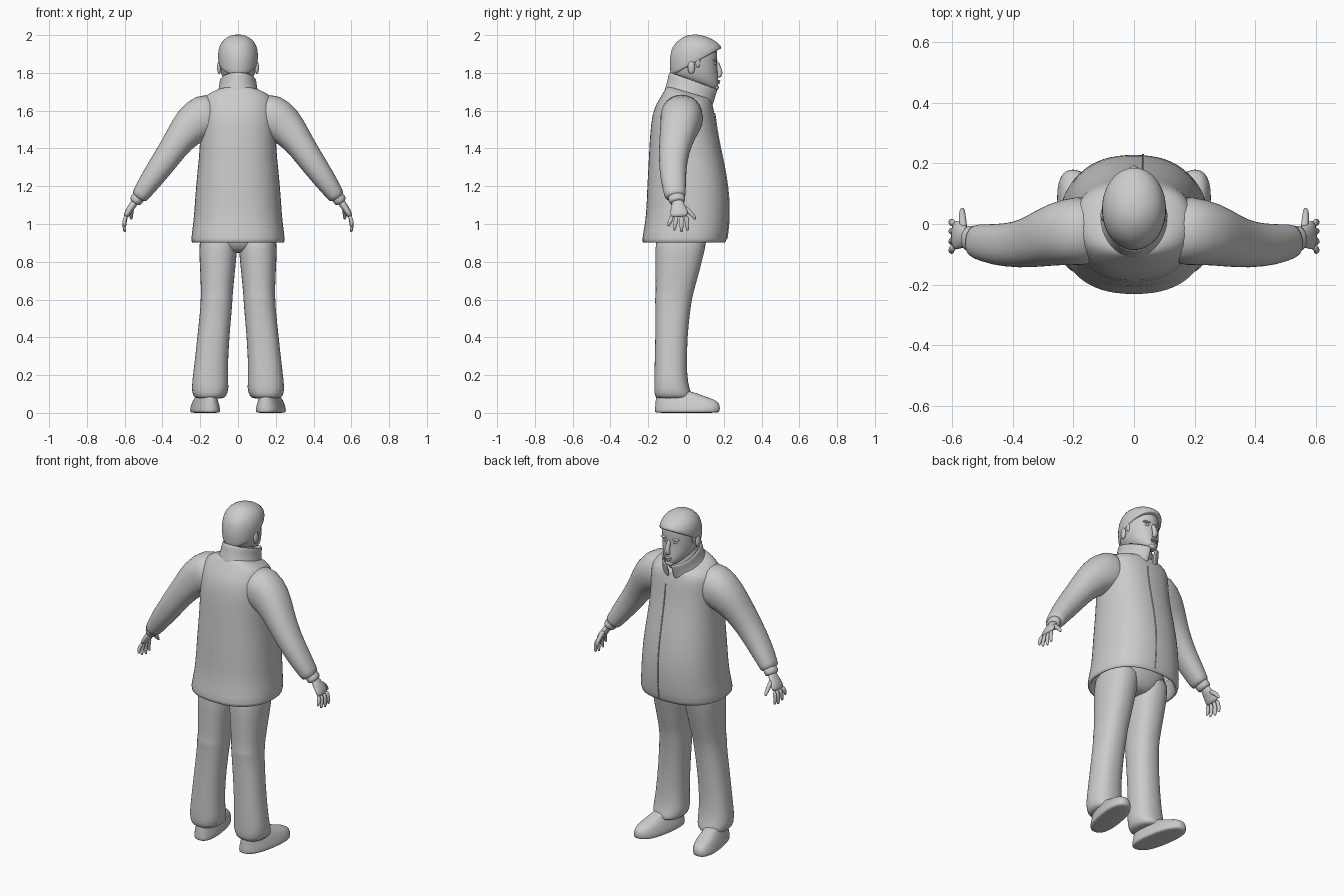
import bpy, bmesh, math
from mathutils import Vector


def loft(name, rings, n=24, e=2.0, caps=(True, True), mirror=False, sub=1, gap=0, thick=0):
    """Skin a list of (centre, u, v) superellipse rings; gap opens the ring at +v."""
    bm = bmesh.new()
    rows = []
    for c, u, v in rings:
        row = []
        for i in range(n):
            if gap:
                t = math.radians(90 + gap + (360 - 2 * gap) * i / (n - 1))
            else:
                t = 2 * math.pi * i / n
            a, b = math.cos(t), math.sin(t)
            a = math.copysign(abs(a) ** (2 / e), a)
            b = math.copysign(abs(b) ** (2 / e), b)
            row.append(bm.verts.new(c + u * a + v * b))
        rows.append(row)
    for r, s in zip(rows, rows[1:]):
        for i in range(n - 1 if gap else n):
            j = (i + 1) % n
            bm.faces.new((r[i], r[j], s[j], s[i]))
    if not gap:
        for row, cap in zip((rows[0], rows[-1]), caps):
            if cap:
                bm.faces.new(row)
    bmesh.ops.recalc_face_normals(bm, faces=bm.faces)
    return finish(name, bm, mirror, sub, thick)


def finish(name, bm, mirror=False, sub=1, thick=0):
    me = bpy.data.meshes.new(name)
    bm.to_mesh(me)
    bm.free()
    for p in me.polygons:
        p.use_smooth = True
    ob = bpy.data.objects.new(name, me)
    bpy.context.collection.objects.link(ob)
    if mirror:
        ob.modifiers.new("Mirror", 'MIRROR').use_mirror_merge = False
    if thick:
        m = ob.modifiers.new("Solidify", 'SOLIDIFY')
        m.thickness = thick
        m.offset = 0
    if sub:
        m = ob.modifiers.new("Subdivision", 'SUBSURF')
        m.levels = m.render_levels = sub
    return ob


def stack(name, rows, shear=0.0, **kw):
    """Rows of (z back, z front, x0, x1, y0, y1): horizontal or tilted rings."""
    rings = []
    for zb, zf, x0, x1, y0, y1 in rows:
        c = Vector(((x0 + x1) / 2 + shear * (y0 + y1) / 2, (y0 + y1) / 2, (zb + zf) / 2))
        v = Vector((shear * (y1 - y0) / 2, (y1 - y0) / 2, (zf - zb) / 2))
        rings.append((c, Vector(((x1 - x0) / 2, 0, 0)), v))
    return loft(name, rings, **kw)


def sym(rows):
    return [(zb, zf, -w, w, y0, y1) for zb, zf, w, y0, y1 in rows]


def tube(name, pts, **kw):
    """Points of (x, y, z, thickness radius, depth radius) along a path."""
    P = [Vector(p[:3]) for p in pts]
    rings = []
    for i, p in enumerate(pts):
        t = (P[min(i + 1, len(P) - 1)] - P[max(i - 1, 0)]).normalized()
        v = Vector((0, 1, 0))
        if abs(t.y) > 0.9:
            v = Vector((0, 0, 1))
        v = (v - t * v.dot(t)).normalized()
        rings.append((P[i], v.cross(t) * p[3], v * p[4]))
    return loft(name, rings, **kw)


def blob(name, loc, size, mirror=False):
    bm = bmesh.new()
    bmesh.ops.create_uvsphere(bm, u_segments=14, v_segments=8, radius=1)
    bmesh.ops.scale(bm, vec=size, verts=bm.verts)
    bmesh.ops.translate(bm, vec=loc, verts=bm.verts)
    return finish(name, bm, mirror, 0)


# Jacket body with turned-in hem
stack("jacket", sym([
    (1.00, 1.00, .205, -.18, .19), (.91, .91, .225, -.21, .19), (.897, .897, .24, -.226, .205),
    (.908, .908, .253, -.237, .217), (1.0, 1.0, .237, -.217, .228), (1.1, 1.1, .23, -.209, .23),
    (1.2, 1.2, .223, -.206, .221), (1.3, 1.3, .213, -.2, .205), (1.4, 1.4, .203, -.195, .183),
    (1.53, 1.5, .2, -.187, .163), (1.61, 1.56, .2, -.172, .155), (1.665, 1.61, .197, -.14, .147),
    (1.70, 1.645, .18, -.118, .137), (1.728, 1.665, .125, -.103, .132), (1.735, 1.665, .08, -.085, .12)]),
    e=2.35, n=32, caps=(False, True))

# Front zip seam
tube("zip_placket", [(.03, y, z, .004, .004) for y, z in
     [(.152, 1.6), (.163, 1.5), (.183, 1.4), (.205, 1.3), (.221, 1.2), (.23, 1.1), (.227, 1.0), (.216, .91)]], n=6)

# Stand-up collar, open at the front
stack("collar", sym([(1.70, 1.62, .122, -.112, .138), (1.735, 1.65, .102, -.1, .146),
                     (1.775, 1.685, .094, -.09, .157), (1.805, 1.715, .093, -.085, .167)]),
      gap=8, thick=.012)

# Sleeves, cuffs
tube("sleeve", [(.10, -.02, 1.575, .115, .11), (.185, -.022, 1.57, .125, .115), (.25, -.032, 1.52, .107, .105),
                (.31, -.052, 1.45, .08, .09), (.38, -.07, 1.345, .07, .076), (.46, -.068, 1.235, .06, .068),
                (.515, -.058, 1.155, .046, .057), (.527, -.055, 1.138, .044, .054)], mirror=True, e=2.2)
tube("cuff", [(.51, -.055, 1.165, .036, .046), (.54, -.048, 1.125, .036, .045),
              (.548, -.046, 1.113, .033, .042)], mirror=True, n=16)

# Hands
tube("palm", [(.535, -.045, 1.135, .02, .028), (.56, -.042, 1.095, .02, .036), (.582, -.037, 1.065, .018, .049),
              (.595, -.035, 1.035, .014, .05)], mirror=True, n=16)
for k, (y0, y1, z1) in enumerate([(-.074, -.092, .987), (-.049, -.062, .965), (-.023, -.024, .957), (.002, .008, .965)]):
    zm = (1.045 + z1) / 2
    tube("finger_%d" % (k + 1), [(.59, y0, 1.045, .011, .013), (.603, (y0 + y1) / 2, zm, .011, .012),
                                 (.601, y1, z1 + .01, .009, .009), (.598, y1, z1, .005, .005)], mirror=True, n=10)
tube("thumb", [(.56, -.02, 1.095, .014, .016), (.565, .015, 1.068, .013, .014), (.566, .038, 1.045, .011, .011),
               (.565, .051, 1.023, .007, .007)], mirror=True, n=10)

# Trousers
stack("hips", sym([(1.03, 1.03, .2, -.16, .14), (.93, .93, .2, -.16, .12), (.865, .865, .13, -.14, .09),
                   (.845, .845, .05, -.09, .05)]), e=2.3)
stack("trouser_leg", [(z, z, a, b, c, d) for z, a, b, c, d in [
    (1.0, 0, .2, -.16, .13), (.86, .003, .208, -.163, .1), (.75, .016, .2, -.163, .072),
    (.62, .028, .196, -.16, .035), (.6, .029, .199, -.167, .033), (.57, .03, .198, -.161, .026),
    (.4, .046, .216, -.163, .006), (.2, .056, .238, -.168, .004), (.13, .046, .248, -.17, .018),
    (.085, .062, .238, -.166, .036), (.075, .08, .22, -.15, .025)]], e=2.3, mirror=True)

# Shoes, toes turned out
stack("shoe", [(0, 0, .11, .235, -.16, .165), (.003, .003, .1, .246, -.166, .178), (.025, .025, .1, .245, -.166, .182),
               (.06, .05, .11, .235, -.162, .178), (.085, .07, .118, .228, -.16, .155), (.11, .09, .13, .215, -.155, .09),
               (.13, .12, .13, .21, -.15, .02)], shear=.16, e=2.4, mirror=True)

# Head and neck
stack("neck", sym([(1.68, 1.62, .085, -.085, .12), (1.76, 1.70, .076, -.068, .125), (1.84, 1.76, .075, -.06, .12)]))
stack("head", sym([
    (1.755, 1.705, .025, .05, .145), (1.76, 1.708, .045, .0, .162), (1.775, 1.73, .068, -.05, .174),
    (1.79, 1.765, .084, -.07, .172), (1.82, 1.80, .094, -.08, .168), (1.86, 1.85, .099, -.084, .164),
    (1.9, 1.9, .101, -.083, .168), (1.94, 1.94, .088, -.075, .165), (1.97, 1.97, .06, -.04, .125),
    (1.985, 1.985, .03, 0, .08)]))

# Hair cap, low at the nape and high at the brow
stack("hair", sym([
    (1.785, 1.93, .094, -.07, .165), (1.785, 1.924, .104, -.08, .184), (1.81, 1.938, .107, -.087, .19),
    (1.88, 1.953, .107, -.089, .177), (1.94, 1.973, .094, -.074, .152), (1.98, 1.99, .066, -.035, .117),
    (1.999, 2.001, .034, .005, .077), (2.002, 2.003, .012, .03, .052)]))
tube("sideburn", [(.095, .058, 1.90, .008, .02), (.096, .062, 1.86, .008, .015), (.092, .064, 1.825, .006, .01)],
     mirror=True, n=10)

# Face details
tube("nose", [(0, .158, 1.862, .010, .012), (0, .17, 1.835, .012, .014), (0, .182, 1.80, .016, .015),
              (0, .178, 1.785, .018, .013), (0, .166, 1.778, .012, .006)], n=12)
blob("brow", (.036, .153, 1.868), (.025, .014, .006), True)
blob("eye", (.034, .152, 1.85), (.013, .009, .007), True)
blob("ear", (.1, .028, 1.828), (.011, .019, .035), True)
blob("upper_lip", (0, .172, 1.758), (.024, .01, .005))
blob("lower_lip", (0, .171, 1.748), (.02, .01, .005))
blob("chin", (0, .158, 1.722), (.026, .016, .015))
